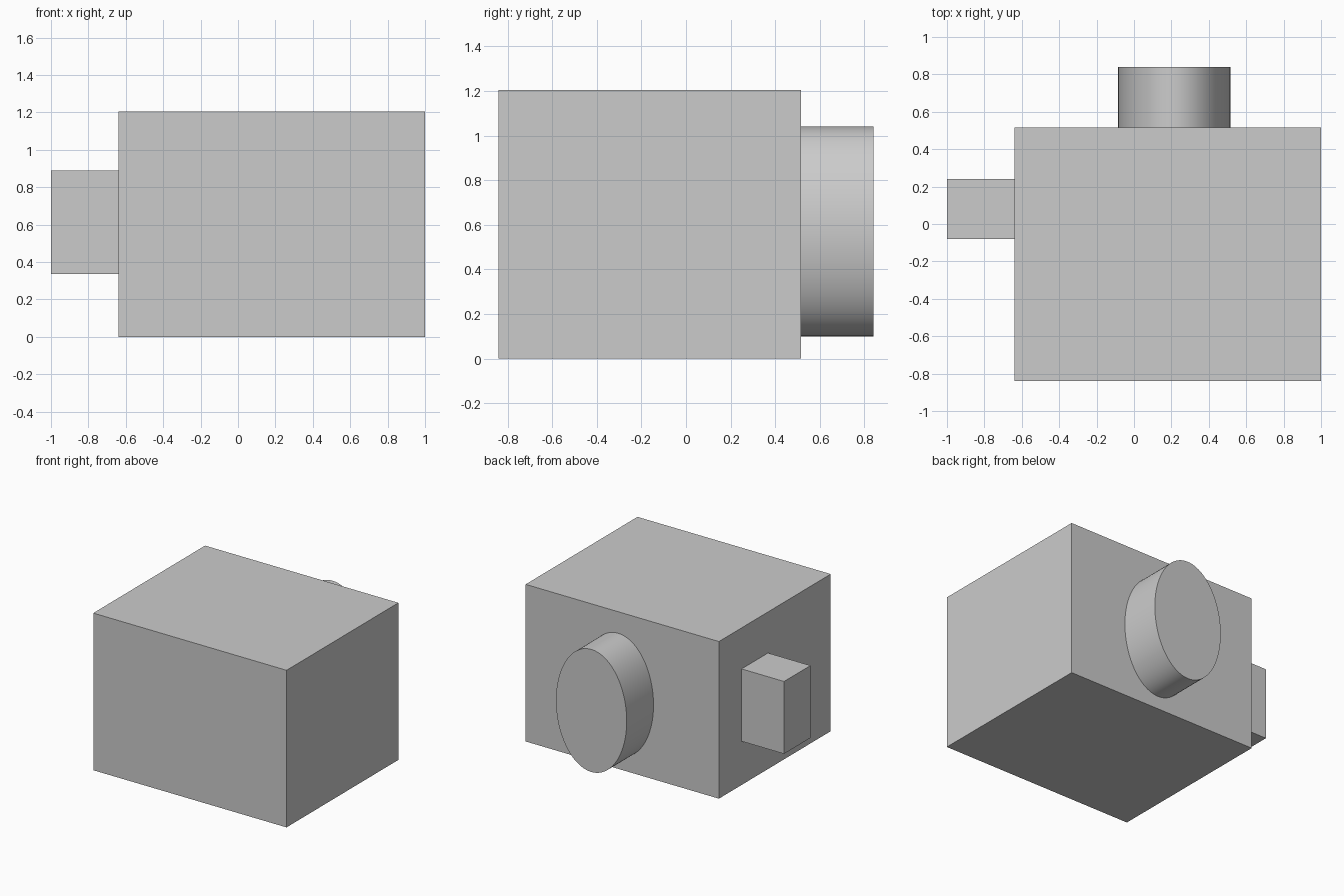
import bpy
import math

cube = bpy.data.objects.get("Cube")
if cube:
    bpy.data.objects.remove(cube, do_unlink=True)

GREY = (0.6, 0.6, 0.6, 1.0)
grey = bpy.data.materials.new("plain grey")
grey.use_nodes = True
grey.diffuse_color = GREY
grey.node_tree.nodes["Principled BSDF"].inputs["Base Color"].default_value = GREY


def finish(name, low, high):
    """Fit the active unit primitive to the given bounds."""
    obj = bpy.context.object
    obj.name = name
    obj.location = [(a + b) / 2 for a, b in zip(low, high)]
    obj.scale = [b - a for a, b in zip(low, high)]
    obj.data.materials.append(grey)
    bpy.ops.object.transform_apply(location=False, rotation=False, scale=True)
    return obj


def box(name, low, high):
    bpy.ops.mesh.primitive_cube_add(size=1)
    return finish(name, low, high)


# Main body
box("main_body", (-0.64, -0.84, 0), (1, 0.515, 1.205))

# Small block on the right side
box("side_block", (-1, -0.08, 0.335), (-0.64, 0.24, 0.89))

# Oval drum on the back
bpy.ops.mesh.primitive_cylinder_add(vertices=96, radius=0.5, depth=1,
                                    rotation=(math.pi / 2, 0, 0))
bpy.ops.object.transform_apply(location=False, rotation=True, scale=False)
finish("back_oval_drum", (-0.085, 0.515, 0.10), (0.515, 0.84, 1.04))
bpy.ops.object.shade_smooth_by_angle(angle=math.radians(30))
